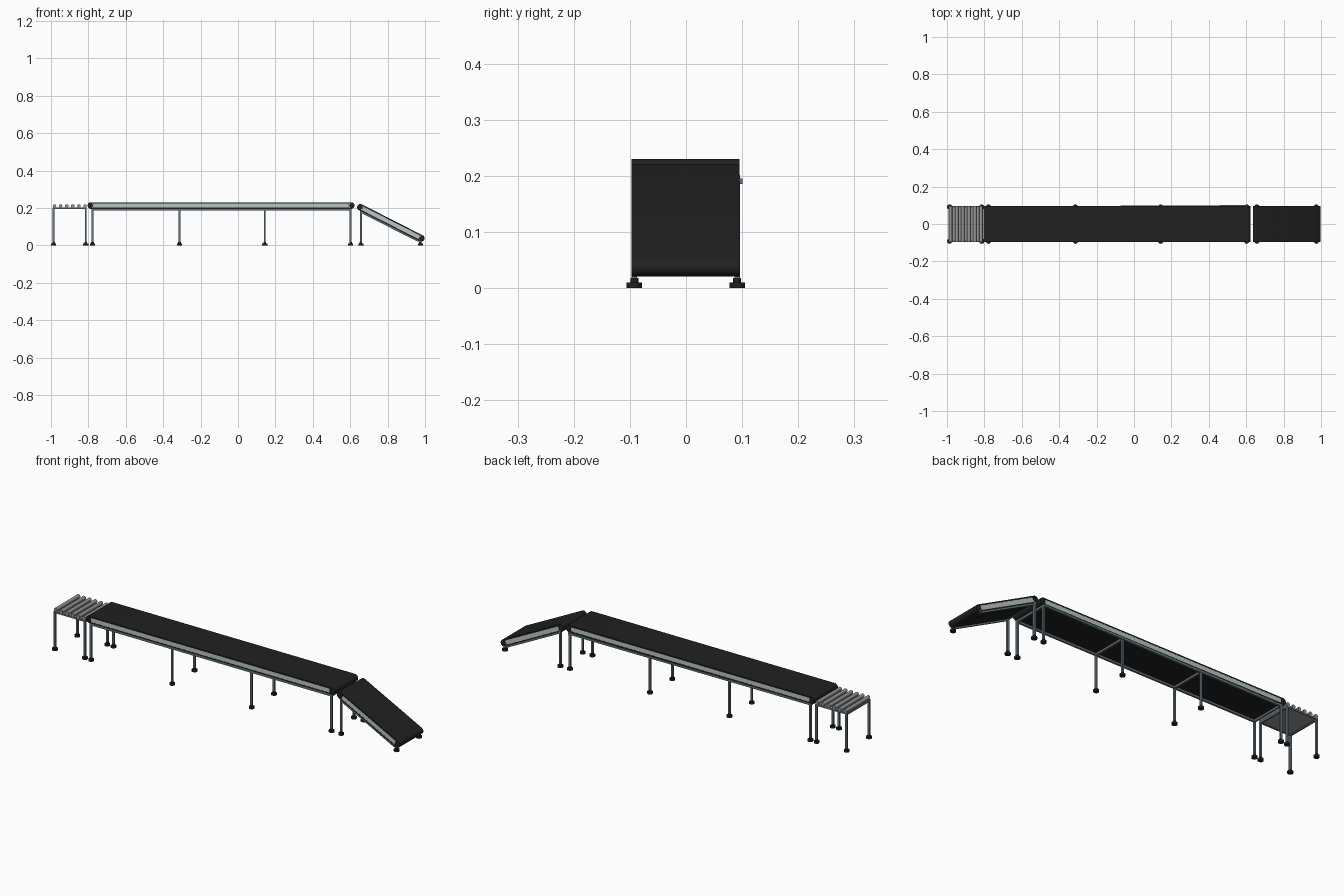
import bpy, bmesh, math
from mathutils import Vector, Matrix

if "Cube" in bpy.data.objects:
    bpy.data.objects.remove(bpy.data.objects["Cube"])

def mat(name, c):
    m = bpy.data.materials.new(name)
    m.diffuse_color = (*c, 1)
    m.use_nodes = True
    m.node_tree.nodes["Principled BSDF"].inputs["Base Color"].default_value = m.diffuse_color
    return m

BLACK = mat("black rubber", (0.015, 0.015, 0.015))
STEEL = mat("blue grey steel", (0.13, 0.18, 0.21))
PANEL = mat("light panel", (0.50, 0.56, 0.55))
ROLL = mat("roller grey", (0.30, 0.30, 0.30))

def finish(name, bm, m, smooth=False):
    bmesh.ops.recalc_face_normals(bm, faces=bm.faces)
    me = bpy.data.meshes.new(name)
    bm.to_mesh(me)
    bm.free()
    ob = bpy.data.objects.new(name, me)
    bpy.context.collection.objects.link(ob)
    me.materials.append(m)
    if smooth:
        bpy.ops.object.select_all(action='DESELECT')
        bpy.context.view_layer.objects.active = ob
        ob.select_set(True)
        bpy.ops.object.shade_smooth_by_angle(angle=math.radians(35))
    return ob

def box(name, lo, hi, m):
    bm = bmesh.new()
    lo, hi = Vector(lo), Vector(hi)
    bmesh.ops.create_cube(bm, size=1, matrix=Matrix.Translation((lo + hi) / 2) @ Matrix.Diagonal((*(hi - lo), 1)))
    return finish(name, bm, m)

def cyl(name, a, b, r, m, seg=20):
    bm = bmesh.new()
    a, b = Vector(a), Vector(b)
    d = b - a
    M = Matrix.Translation((a + b) / 2) @ d.to_track_quat('Z', 'Y').to_matrix().to_4x4()
    bmesh.ops.create_cone(bm, cap_ends=True, segments=seg, radius1=r, radius2=r, depth=d.length, matrix=M)
    return finish(name, bm, m, True)

def bar(name, a, b, w, m):
    # square tube between two points
    bm = bmesh.new()
    a, b = Vector(a), Vector(b)
    d = (b - a).normalized()
    side = d.cross(Vector((0, 0, 1)))
    side = side.normalized() if side.length > 0.01 else Vector((0, 1, 0))
    R = Matrix((side, d.cross(side), d)).transposed().to_4x4()
    M = Matrix.Translation((a + b) / 2) @ R @ Matrix.Diagonal((w, w, (b - a).length, 1))
    bmesh.ops.create_cube(bm, size=1, matrix=M)
    return finish(name, bm, m)

def stadium(half, r, n=10):
    pts = []
    for s, a0 in ((1, -90), (-1, 90)):
        for i in range(n + 1):
            t = math.radians(a0 + 180 * i / n)
            pts.append((s * half + r * math.cos(t), r * math.sin(t)))
    return pts

def belt_unit(name, a, b, r, y0, y1):
    # a, b = (x, z) of the end roller centres
    mid = Vector(((a[0] + b[0]) / 2, 0, (a[1] + b[1]) / 2))
    dx, dz = b[0] - a[0], b[1] - a[1]
    half = math.hypot(dx, dz) / 2
    M = Matrix.Translation(mid) @ Matrix.Rotation(-math.atan2(dz, dx), 4, 'Y')
    parts = []
    # belt: hollow loop extruded across
    bm = bmesh.new()
    loops = []
    for rad in (r, r - 0.007):
        for y in (y0, y1):
            loops.append([bm.verts.new((x, y, z)) for x, z in stadium(half, rad)])
    o0, o1, i0, i1 = loops
    n = len(o0)
    for k in range(n):
        j = (k + 1) % n
        for p, q in ((o0, o1), (i1, i0), (i0, o0), (o1, i1)):
            bm.faces.new((p[k], p[j], q[j], q[k]))
    parts.append(finish(name + "_belt", bm, BLACK, True))
    # end drums and side panels
    for s in (-1, 1):
        parts.append(cyl(name + "_drum", (s * half, y0 + 0.001, 0), (s * half, y1 - 0.001, 0), r - 0.006, BLACK))
    q = half - 0.012
    for y in (y0, y1):
        parts.append(box(name + "_side_panel", (-q, y - 0.0015 + (0.002 if y < 0 else -0.002), -r + 0.006),
                         (q, y + 0.0015 + (0.002 if y < 0 else -0.002), r - 0.006), PANEL))
    for o in parts:
        o.data.transform(M)
    return M, half

LEG_Y = (-0.092, 0.091)

def leg(name, x, y, top):
    cyl(name + "_foot", (x, y, 0), (x, y, 0.010), 0.0138, BLACK)
    cyl(name + "_foot_collar", (x, y, 0.010), (x, y, 0.018), 0.007, BLACK, 12)
    bar(name, (x, y, 0.014), (x, y, top), 0.010, STEEL)

def leg_pair(name, x, top):
    for y in LEG_Y:
        leg(name, x, y, top)
    bar(name + "_crossbar", (x, LEG_Y[0], top - 0.005), (x, LEG_Y[1], top - 0.005), 0.010, STEEL)

# main conveyor
belt_unit("main", (-0.787, 0.2125), (0.606, 0.2125), 0.0175, -0.097, 0.095)
for x in (-0.778, -0.313, 0.143, 0.602):
    leg_pair("main_leg", x, 0.195)
bar("main_rail_front", (-0.783, LEG_Y[0], 0.190), (0.607, LEG_Y[0], 0.190), 0.010, STEEL)
bar("main_rail_back", (-0.783, 0.089, 0.190), (0.607, 0.096, 0.190), 0.010, STEEL)

# sloping exit conveyor
M, h = belt_unit("ramp", (0.654, 0.2035), (0.980, 0.0375), 0.0175, -0.097, 0.095)
for y in LEG_Y:
    bar("ramp_rail", M @ Vector((-h + 0.012, y, -0.021)), M @ Vector((h - 0.005, y, -0.021)), 0.008, STEEL)
    leg("ramp_low_leg", 0.975, y, 0.026)
leg_pair("ramp_leg", 0.657, 0.190)

# roller table
for x in (-0.986, -0.814):
    leg_pair("table_leg", x, 0.201)
for y in LEG_Y:
    bar("table_rail", (-0.991, y, 0.197), (-0.809, y, 0.197), 0.008, STEEL)
box("table_plate", (-0.988, -0.090, 0.196), (-0.812, 0.089, 0.199), ROLL)
for i in range(6):
    x = -0.981 + i * 0.0326
    cyl("table_roller", (x, -0.096, 0.210), (x, 0.095, 0.210), 0.0095, ROLL, 16)
